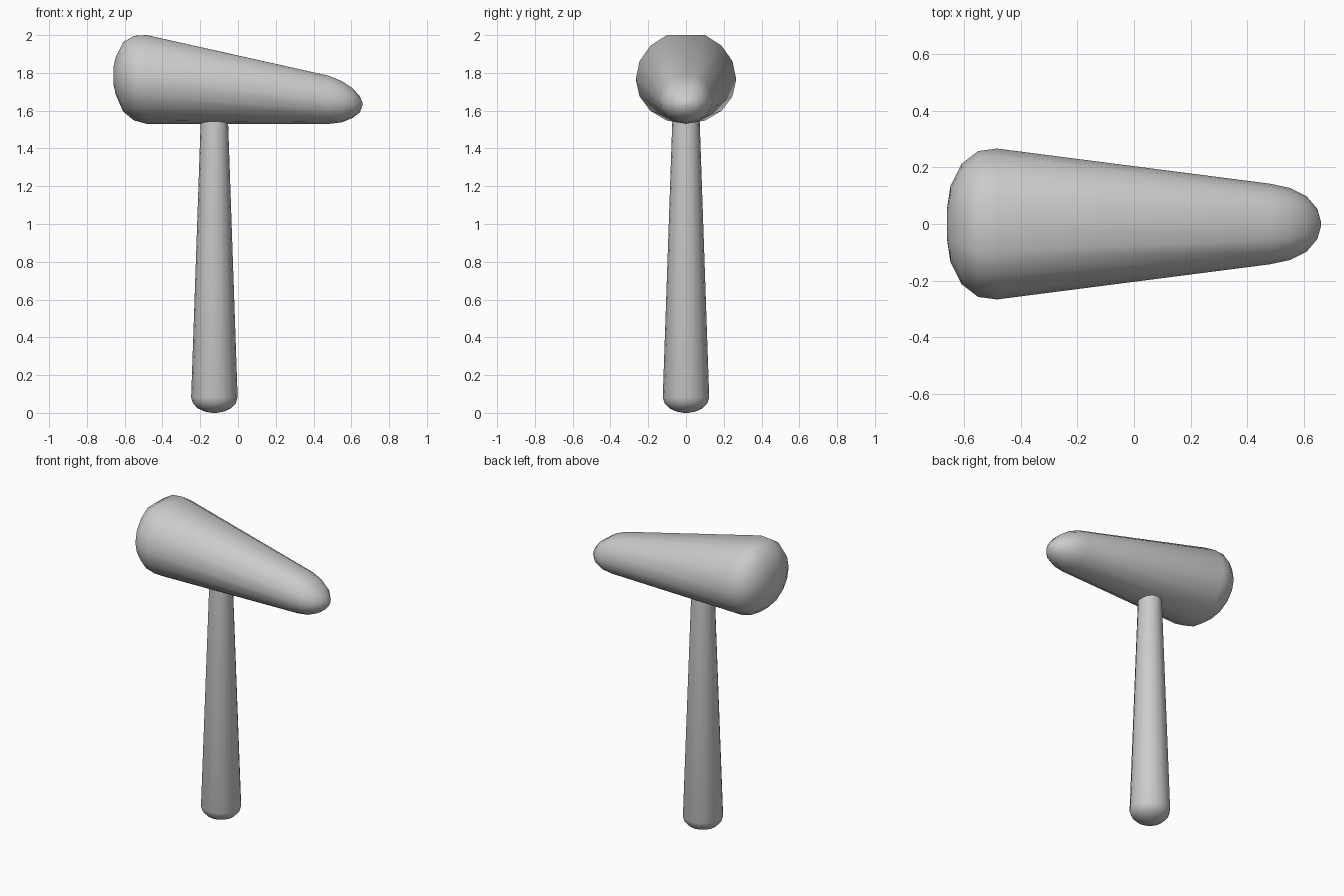
import bpy, bmesh
from math import sin, cos, pi, radians

if "Cube" in bpy.data.objects:
    bpy.data.objects.remove(bpy.data.objects["Cube"])

SIDES = 16


def loft(name, rings):
    """Skin a list of equal-sized vertex rings and cap both ends."""
    bm = bmesh.new()
    loops = [[bm.verts.new(p) for p in ring] for ring in rings]
    for a, b in zip(loops, loops[1:]):
        for i in range(SIDES):
            j = (i + 1) % SIDES
            bm.faces.new((a[i], a[j], b[j], b[i]))
    bm.faces.new(loops[0])
    bm.faces.new(loops[-1])
    bmesh.ops.recalc_face_normals(bm, faces=bm.faces)
    mesh = bpy.data.meshes.new(name)
    bm.to_mesh(mesh)
    bm.free()
    obj = bpy.data.objects.new(name, mesh)
    bpy.context.collection.objects.link(obj)
    bpy.ops.object.select_all(action='DESELECT')
    obj.select_set(True)
    bpy.context.view_layer.objects.active = obj
    bpy.ops.object.shade_smooth_by_angle(angle=radians(40))
    return obj


def head_ring(x, half_width, low, high):
    """Upright cross-section, slightly flattened along the top."""
    mid, h = (low + high) / 2, (high - low) / 2
    ring = []
    for i in range(SIDES):
        a = 2 * pi * i / SIDES
        s = sin(a)
        z = mid + (min(h, 1.08 * h * s) if s > 0 else h * s)
        ring.append((x, half_width * cos(a), z))
    return ring


def handle_ring(radius, z):
    return [(-0.125 + radius * cos(2 * pi * i / SIDES),
             radius * sin(2 * pi * i / SIDES), z) for i in range(SIDES)]


# Tapered head: blunt striking end on the left, rounded nose on the right
loft("hammer_head", [head_ring(*r) for r in (
    (-0.66, 0.05, 1.74, 1.83),
    (-0.647, 0.135, 1.685, 1.885),
    (-0.608, 0.212, 1.595, 1.963),
    (-0.55, 0.257, 1.548, 1.996),
    (-0.483, 0.266, 1.53, 2.0),
    (0.48, 0.142, 1.53, 1.785),
    (0.55, 0.127, 1.538, 1.757),
    (0.608, 0.098, 1.562, 1.718),
    (0.646, 0.054, 1.592, 1.675),
    (0.66, 0.006, 1.63, 1.64))])

# Tapered handle with a rounded butt
loft("handle", [handle_ring(*r) for r in (
    (0.012, 0.0), (0.05, 0.007), (0.088, 0.024), (0.113, 0.05),
    (0.123, 0.082), (0.073, 1.53), (0.071, 1.6))])
